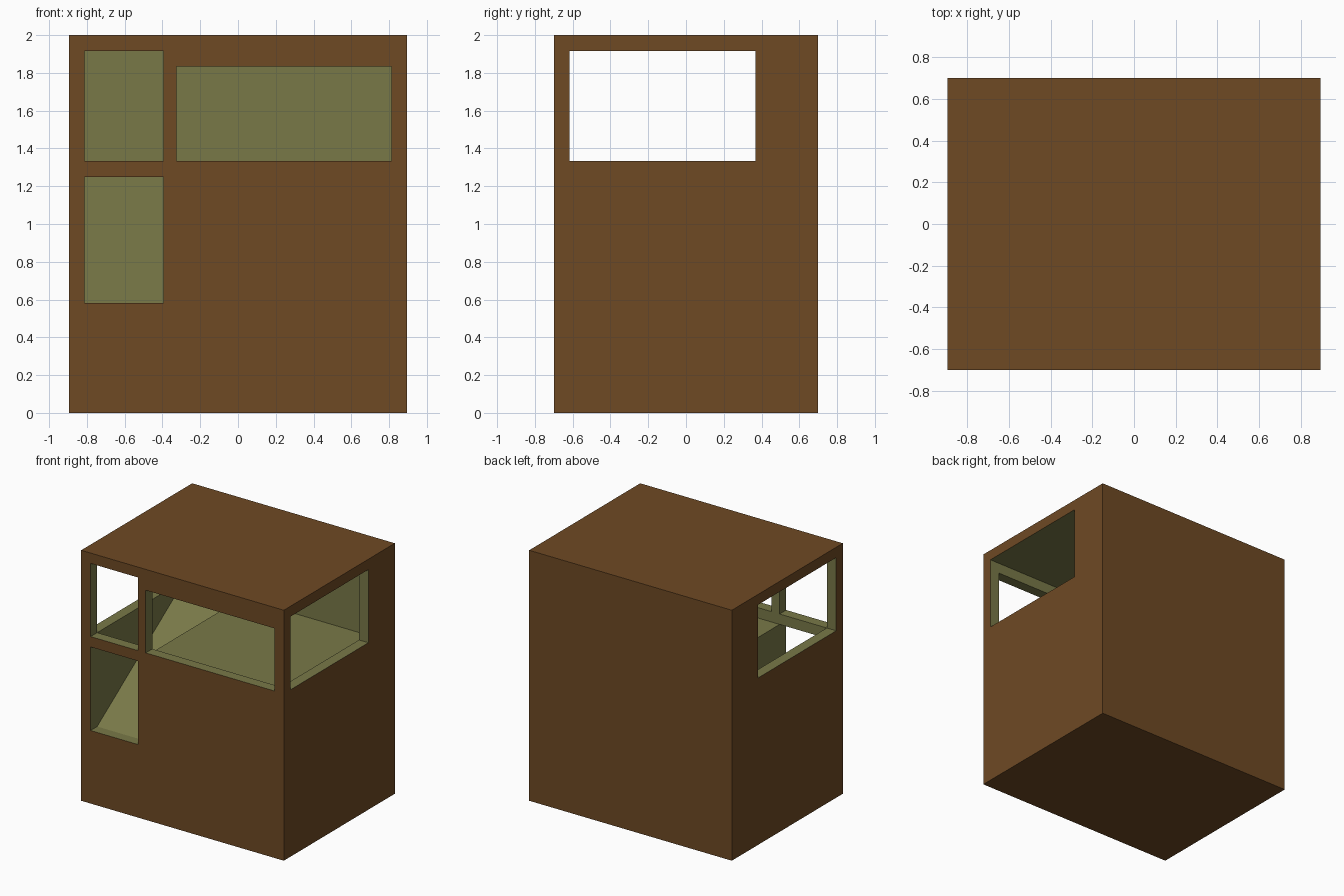
import bpy, bmesh

if "Cube" in bpy.data.objects:
    bpy.data.objects.remove(bpy.data.objects["Cube"])

HX, HY, H = 0.895, 0.70, 2.0      # outer half sizes and height
WX, WY = 0.812, 0.617             # inner half sizes
FLOOR, SILL, CEIL = 1.25, 1.333, 1.917


def material(name, rgb):
    m = bpy.data.materials.new(name)
    m.diffuse_color = (*rgb, 1)
    m.use_nodes = True
    m.node_tree.nodes["Principled BSDF"].inputs["Base Color"].default_value = m.diffuse_color
    return m


brown = material("brown shell", (0.156, 0.067, 0.0175))
olive = material("olive lining", (0.190, 0.190, 0.064))


def prism(name, profile, x0, x1):
    """Extrude a (y, z) profile from x0 to x1."""
    bm = bmesh.new()
    a = [bm.verts.new((x0, y, z)) for y, z in profile]
    b = [bm.verts.new((x1, y, z)) for y, z in profile]
    bm.faces.new(a)
    bm.faces.new(b[::-1])
    n = len(a)
    for i in range(n):
        j = (i + 1) % n
        bm.faces.new((a[i], b[i], b[j], a[j]))
    bmesh.ops.recalc_face_normals(bm, faces=bm.faces)
    me = bpy.data.meshes.new(name)
    bm.to_mesh(me)
    bm.free()
    ob = bpy.data.objects.new(name, me)
    bpy.context.collection.objects.link(ob)
    return ob


def box(name, x0, x1, y0, y1, z0, z1):
    return prism(name, [(y0, z0), (y1, z0), (y1, z1), (y0, z1)], x0, x1)


# Outer shell of the cab
cab = box("cab", -HX, HX, -HY, HY, 0, H)

cutters = [
    # hollow interior
    box("interior", -WX, WX, -WY, WY, FLOOR, CEIL),
    # sloped foot well with its lower front window
    prism("foot_well", [(-0.9, 0.583), (-WY, 0.583), (0.367, FLOOR), (0.367, 1.4),
                        (-WY, 1.4), (-WY, FLOOR), (-0.9, FLOOR)], -WX, -0.395),
    # side windows, cut straight through
    box("side_windows", -1.2, 1.2, -WY, 0.367, SILL, CEIL),
    # upper front windows
    box("small_front_window", -WX, -0.395, -0.9, -0.4, SILL, CEIL),
    box("wide_front_window", -0.325, WX, -0.9, -0.4, SILL, 1.833),
]

bpy.context.view_layer.objects.active = cab
for c in cutters:
    mod = cab.modifiers.new(c.name, 'BOOLEAN')
    mod.operation = 'DIFFERENCE'
    mod.solver = 'EXACT'
    mod.object = c
    bpy.ops.object.modifier_apply(modifier=mod.name)
for c in cutters:
    bpy.data.objects.remove(c, do_unlink=True)

# Brown on the outer planes, olive on everything cut inside
me = cab.data
me.materials.clear()
me.materials.append(brown)
me.materials.append(olive)
for p in me.polygons:
    c = p.center
    outer = (abs(abs(c.x) - HX) < 1e-3 or abs(abs(c.y) - HY) < 1e-3
             or c.z < 1e-3 or c.z > H - 1e-3)
    p.material_index = 0 if outer else 1
    p.use_smooth = False
